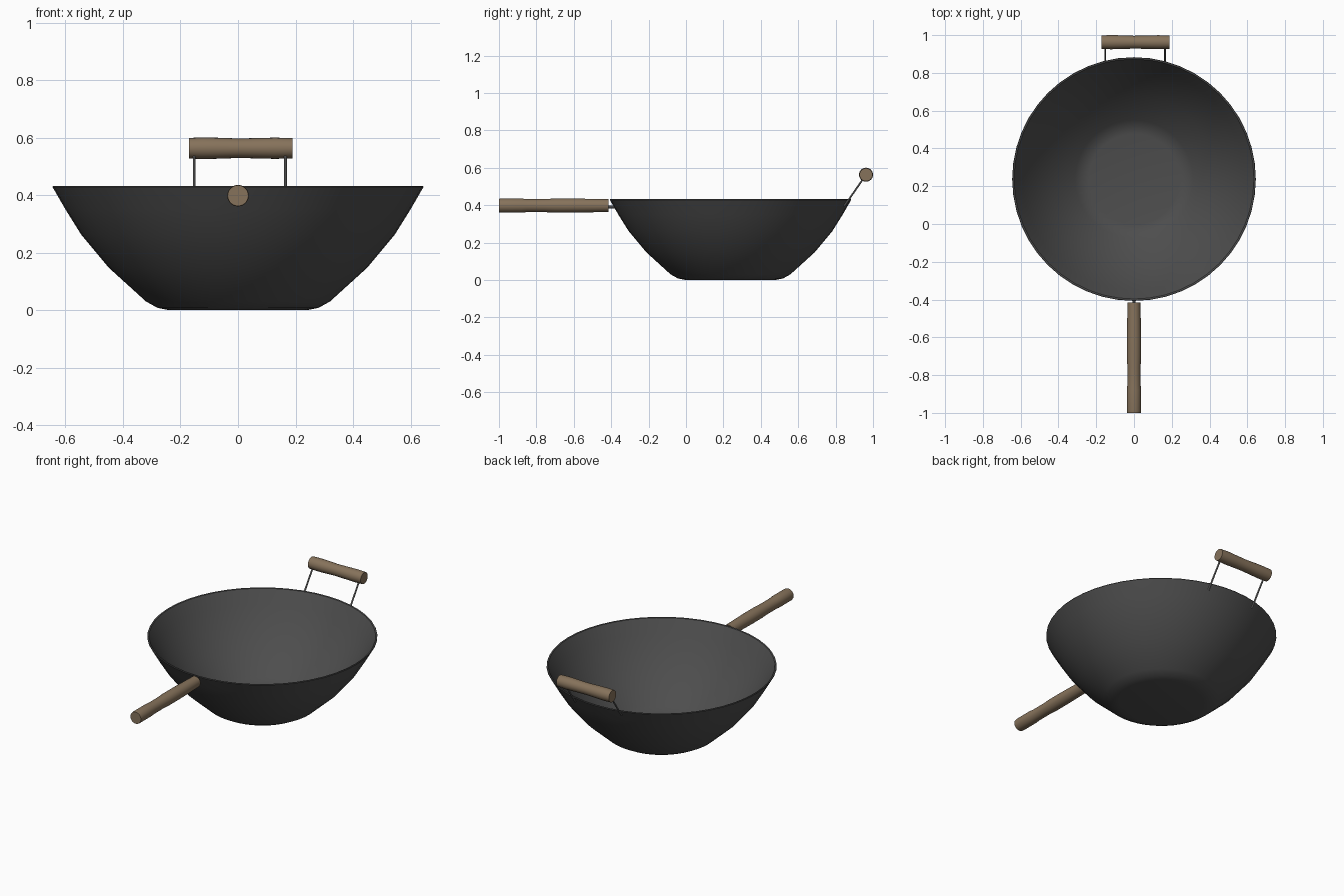
import bpy, bmesh, math
from mathutils import Vector, Matrix

if "Cube" in bpy.data.objects:
    bpy.data.objects.remove(bpy.data.objects["Cube"])


def material(name, rgb):
    m = bpy.data.materials.new(name)
    m.diffuse_color = (*rgb, 1)
    m.use_nodes = True
    m.node_tree.nodes["Principled BSDF"].inputs["Base Color"].default_value = m.diffuse_color
    return m


IRON = material("dark_iron", (0.075, 0.075, 0.075))
WOOD = material("wood", (0.24, 0.17, 0.105))
STEEL = material("steel", (0.2, 0.2, 0.2))


def lathe(name, profile, segments, mat, origin, axis=(0, 0, 1), angle=35):
    """Revolve (radius, height) points about an axis through origin."""
    bm = bmesh.new()
    rings = []
    for r, h in profile:
        if r == 0:
            rings.append([bm.verts.new((0, 0, h))] * segments)
        else:
            rings.append([bm.verts.new((r * math.cos(t), r * math.sin(t), h))
                          for t in (2 * math.pi * i / segments for i in range(segments))])
    for a, b in zip(rings, rings[1:]):
        for i in range(segments):
            j = (i + 1) % segments
            bm.faces.new(list(dict.fromkeys((a[i], a[j], b[j], b[i]))))
    bmesh.ops.recalc_face_normals(bm, faces=bm.faces)
    rot = Vector((0, 0, 1)).rotation_difference(Vector(axis)).to_matrix().to_4x4()
    bm.transform(Matrix.Translation(origin) @ rot)
    mesh = bpy.data.meshes.new(name)
    bm.to_mesh(mesh)
    bm.free()
    ob = bpy.data.objects.new(name, mesh)
    bpy.context.collection.objects.link(ob)
    mesh.materials.append(mat)
    bpy.ops.object.select_all(action='DESELECT')
    ob.select_set(True)
    bpy.context.view_layer.objects.active = ob
    bpy.ops.object.shade_smooth_by_angle(angle=math.radians(angle))
    return ob


def rod(name, start, end, radius):
    d = Vector(end) - Vector(start)
    return lathe(name, [(0, 0), (radius, 0), (radius, d.length), (0, d.length)],
                 10, STEEL, start, d.normalized())


# Bowl: outer wall, thin rim, inner wall
lathe("bowl", [(0, 0), (0.24, 0), (0.28, 0.008), (0.32, 0.03), (0.45, 0.148),
               (0.545, 0.262), (0.6, 0.35), (0.645, 0.428), (0.643, 0.432), (0.635, 0.43),
               (0.589, 0.353), (0.535, 0.269), (0.442, 0.157), (0.312, 0.041),
               (0.277, 0.019), (0.24, 0.011), (0, 0.011)],
      48, IRON, (0, 0.238, 0))

# Long front handle: grip, ferrule and the pin into the bowl
lathe("long_handle", [(0, 0), (0.036, 0), (0.0375, 0.01), (0.0375, 0.12), (0.035, 0.15),
                      (0.035, 0.24), (0.0375, 0.3), (0.0375, 0.4), (0.036, 0.49), (0, 0.49)],
      24, WOOD, (0, -1, 0.398), (0, 1, 0))
lathe("handle_collar", [(0, 0), (0.036, 0), (0.034, 0.095), (0, 0.095)],
      24, WOOD, (0, -0.51, 0.398), (0, 1, 0))
rod("handle_pin", (0, -0.43, 0.39), (0, -0.38, 0.39), 0.008)

# Raised rear grip on two wire struts
lathe("rear_grip", [(0, 0), (0.036, 0), (0.0375, 0.05), (0.0365, 0.1), (0.034, 0.17),
                    (0.0355, 0.25), (0.037, 0.3), (0.035, 0.36), (0, 0.36)],
      24, WOOD, (-0.171, 0.9625, 0.563), (1, 0, 0))
for side, x in (("left", -0.152), ("right", 0.165)):
    rod("strut_" + side, (x, 0.846, 0.395), (x, 0.9625, 0.563), 0.005)
